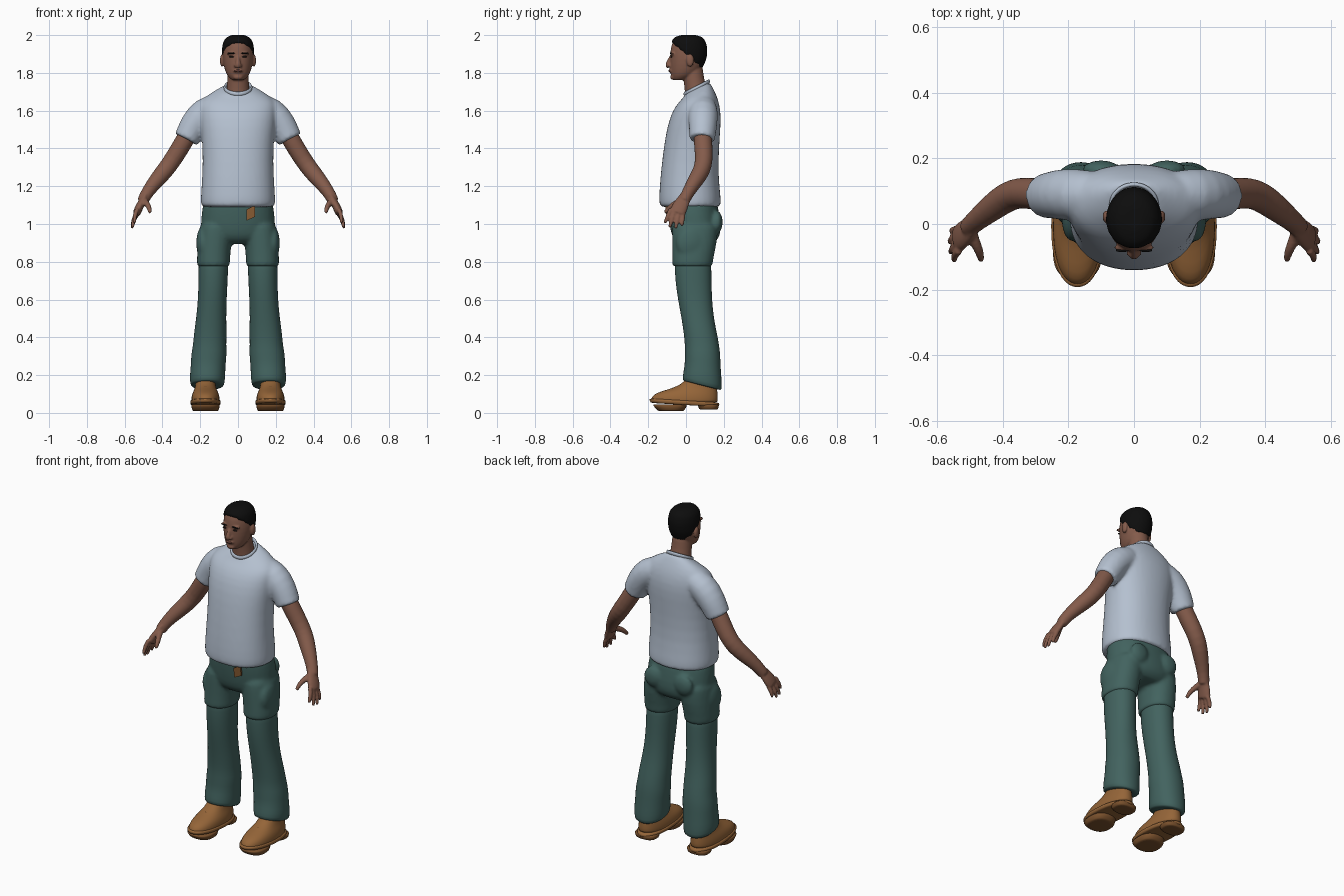
import bpy, bmesh, math
from mathutils import Vector as V

cube = bpy.data.objects.get("Cube")
if cube:
    bpy.data.objects.remove(cube, do_unlink=True)


def material(name, *rgb):
    m = bpy.data.materials.new(name)
    m.use_nodes = True
    m.diffuse_color = (*rgb, 1)
    b = m.node_tree.nodes["Principled BSDF"]
    b.inputs["Base Color"].default_value = (*rgb, 1)
    b.inputs["Roughness"].default_value = 0.8
    return m


SKIN = material("brown skin", 0.23, 0.105, 0.07)
LIP = material("lip brown", 0.15, 0.06, 0.045)
HAIR = material("black hair", 0.004, 0.004, 0.004)
SHIRT = material("pale grey shirt", 0.46, 0.53, 0.63)
PANTS = material("green trousers", 0.055, 0.125, 0.115)
LEATHER = material("tan leather", 0.30, 0.13, 0.04)
SOLE = material("sole brown", 0.19, 0.08, 0.025)
EYE = material("dark eye", 0.02, 0.014, 0.012)


def skin_rings(bm, frames, power=2.0, n=20):
    """Closed skin through elliptical frames (centre, half axis u, half axis v)."""
    first, last = frames[0], frames[-1]
    cap = lambda f: (f[0], f[1] * 0.9, f[2] * 0.9)
    loops = []
    for c, u, v in [cap(first), *frames, cap(last)]:
        loop = []
        for i in range(n):
            a = math.tau * i / n
            s, t = math.cos(a), math.sin(a)
            k = (abs(s) ** power + abs(t) ** power) ** (-1 / power)
            loop.append(bm.verts.new(c + (u * s + v * t) * k))
        loops.append(loop)
    for a, b in zip(loops, loops[1:]):
        for i in range(n):
            j = (i + 1) % n
            bm.faces.new((a[i], a[j], b[j], b[i]))
    bm.faces.new(loops[0][::-1])
    bm.faces.new(loops[-1])


def stack(bm, rings, x=0, power=2.0):
    """Horizontal rings: (dx, front y, back y, z, half width, tilt)."""
    skin_rings(bm, [(V((x + dx * (1 if x >= 0 else -1), (f + b) / 2, z)), V((w, 0, 0)),
                     V((0, 1, t)) * ((b - f) / 2)) for dx, f, b, z, w, t in rings], power)


def tube(bm, points, side=1, flat=1.0, n=12):
    """Tube along (x, y, z, radius); flat thins it across the y direction."""
    pts = [V((p[0] * side, p[1], p[2])) for p in points]
    frames = []
    for i, p in enumerate(pts):
        d = (pts[min(i + 1, len(pts) - 1)] - pts[max(i - 1, 0)]).normalized()
        ref = V((0, 1, 0)) if abs(d.y) < 0.9 else V((0, 0, 1))
        v = (ref - d * ref.dot(d)).normalized()
        frames.append((p, d.cross(v) * points[i][3] * flat, v * points[i][3]))
    skin_rings(bm, frames, n=n)


def blob(bm, centre, radii):
    made = bmesh.ops.create_uvsphere(bm, u_segments=16, v_segments=10, radius=1)["verts"]
    for v in made:
        v.co = V(centre) + V([a * b for a, b in zip(v.co, radii)])


def finish(name, bm, mat, voxel=0, smooth=4, sub=1):
    bmesh.ops.recalc_face_normals(bm, faces=bm.faces)
    for f in bm.faces:
        f.smooth = True
    me = bpy.data.meshes.new(name)
    bm.to_mesh(me)
    bm.free()
    ob = bpy.data.objects.new(name, me)
    bpy.context.collection.objects.link(ob)
    me.materials.append(mat)
    if sub:
        ob.modifiers.new("round", "SUBSURF").levels = sub
        ob.modifiers["round"].render_levels = sub
    if voxel:
        r = ob.modifiers.new("fuse", "REMESH")
        r.mode, r.voxel_size, r.use_smooth_shade = "VOXEL", voxel, True
        s = ob.modifiers.new("soften", "SMOOTH")
        s.factor, s.iterations = 0.5, smooth
    return ob


# Shirt: body and both sleeves fused
bm = bmesh.new()
stack(bm, [(0, -.14, .185, 1.09, .197, 0), (0, -.145, .187, 1.13, .2, 0), (0, -.137, .172, 1.25, .19, 0),
           (0, -.12, .175, 1.4, .187, 0), (0, -.1, .185, 1.52, .2, 0), (0, -.072, .185, 1.6, .207, 0),
           (0, -.04, .17, 1.655, .2, .1), (0, -.012, .145, 1.695, .14, .3), (0, -.005, .125, 1.72, .08, .5)], power=2.3)
for s in (1, -1):
    tube(bm, [(.1, .09, 1.625, .07), (.18, .09, 1.595, .085), (.235, .09, 1.525, .079), (.262, .087, 1.47, .072),
              (.274, .085, 1.447, .071)], s)
finish("shirt", bm, SHIRT, 0.01, 6)

# Collar rib
bm = bmesh.new()
ring = [(math.cos(a), math.sin(a)) for a in [math.tau * i / 24 for i in range(24)]]
loops = []
for c, s in ring:
    loops.append([bm.verts.new((c * (.07 + .008 * p), .057 + s * (.064 + .008 * p), 1.722 + s * .033 + .013 * q))
                  for p, q in ring[::4]])
for i in range(24):
    a, b = loops[i], loops[(i + 1) % 24]
    for j in range(6):
        k = (j + 1) % 6
        bm.faces.new((a[j], a[k], b[k], b[j]))
finish("collar", bm, SHIRT)

# Arms with palms, fingers and thumbs
for s, label in ((1, "left"), (-1, "right")):
    bm = bmesh.new()
    tube(bm, [(.25, .088, 1.5, .05), (.29, .09, 1.43, .051), (.345, .097, 1.34, .049), (.385, .085, 1.285, .048),
              (.43, .052, 1.232, .044), (.48, .012, 1.17, .034), (.505, -.012, 1.12, .032)], s)
    tube(bm, [(.485, .005, 1.16, .03), (.51, -.02, 1.115, .04), (.525, -.035, 1.085, .046), (.537, -.047, 1.055, .044)], s, .5)
    for y, tip in ((-.08, (.548, -.112, 1.005)), (-.06, (.558, -.087, .982)),
                   (-.037, (.562, -.055, .977)), (-.015, (.556, -.022, .99))):
        x, z = .533, 1.065 + (-.045 - y) * .4
        tube(bm, [(x, y, z, .013), ((x + tip[0]) / 2 + .008, (y + tip[1]) / 2, (z + tip[2]) / 2, .0125), (*tip, .009)], s)
    tube(bm, [(.498, -.02, 1.125, .019), (.48, -.065, 1.105, .016), (.469, -.09, 1.085, .014), (.465, -.112, 1.06, .01)], s)
    finish(label + "_arm", bm, SKIN, 0.006, 3)

# Head, neck, nose, brow ridge and ears fused
HEAD = [(0, -.07, 0, 1.762, .032, 0), (0, -.08, .05, 1.782, .057, 0), (0, -.084, .085, 1.82, .073, 0),
        (0, -.086, .106, 1.87, .082, 0), (0, -.084, .11, 1.92, .082, 0), (0, -.075, .1, 1.96, .074, 0),
        (0, -.055, .08, 1.983, .054, 0), (0, -.02, .045, 1.993, .026, 0)]
bm = bmesh.new()
stack(bm, HEAD)
stack(bm, [(0, -.005, .125, 1.66, .068, 0), (0, -.008, .112, 1.72, .06, 0), (0, -.015, .095, 1.77, .057, 0),
           (0, -.02, .09, 1.83, .055, 0)])
tube(bm, [(0, -.08, 1.885, .009), (0, -.092, 1.86, .012), (0, -.097, 1.842, .017), (0, -.088, 1.832, .015)])
blob(bm, (0, -.081, 1.811), (.026, .011, .011))
blob(bm, (0, -.07, 1.777), (.026, .014, .014))
for s in (1, -1):
    blob(bm, (.035 * s, -.072, 1.902), (.027, .012, .008))
    blob(bm, (.014 * s, -.088, 1.838), (.01, .011, .009))
    blob(bm, (.085 * s, .022, 1.865), (.011, .02, .034))
finish("head", bm, SKIN, 0.0055, 3)

# Hair cap, trimmed by a sloping hairline
bm = bmesh.new()
grow = .008
stack(bm, [(0, f - grow * .4, b + grow * .6, z + grow, w + grow * .5, 0) for _, f, b, z, w, _ in HEAD])
bmesh.ops.subdivide_edges(bm, edges=bm.edges, cuts=1, smooth=0.3, use_grid_fill=True)
bmesh.ops.bisect_plane(bm, geom=bm.verts[:] + bm.edges[:] + bm.faces[:], plane_co=(0, 0, 1.89),
                       plane_no=(0, .9, 1), clear_inner=True)
bmesh.ops.holes_fill(bm, edges=[e for e in bm.edges if e.is_boundary])
finish("hair", bm, HAIR, 0.007, 2)

# Painted face details
for s, label in ((1, "left"), (-1, "right")):
    for part, mat, spot, size in (("eye", EYE, (.034, -.0775, 1.885), (.013, .005, .0045)),
                                  ("eyebrow", HAIR, (.036, -.0805, 1.904), (.02, .005, .004))):
        bm = bmesh.new()
        blob(bm, (spot[0] * s, *spot[1:]), size)
        finish(label + "_" + part, bm, mat, sub=0)
bm = bmesh.new()
blob(bm, (0, -.088, 1.811), (.022, .006, .006))
finish("lips", bm, LIP, sub=0)

# Trouser seat and thighs with cargo and back pockets
bm = bmesh.new()
stack(bm, [(0, -.1, .165, 1.12, .185, 0), (0, -.095, .178, 1.05, .195, 0), (0, -.085, .188, .97, .2, 0),
           (0, -.07, .175, .92, .185, 0), (0, -.03, .14, .895, .13, 0)], power=2.3)
for s in (1, -1):
    stack(bm, [(0, -.075, .17, 1.0, .09, 0), (.012, -.074, .165, .9, .09, 0), (.018, -.073, .145, .82, .088, 0),
               (.018, -.075, .142, .775, .088, 0)], x=.112 * s, power=2.3)
    blob(bm, (.19 * s, .02, .9), (.032, .075, .085))
    blob(bm, (.1 * s, .165, 1.01), (.06, .03, .06))
finish("trouser_seat", bm, PANTS, 0.01, 4)

for s, label in ((1, "left"), (-1, "right")):
    # Trouser legs, gently creased towards the hem
    bm = bmesh.new()
    stack(bm, [(0, -.062, .134, .81, .08, 0), (.002, -.058, .136, .7, .078, 0), (.006, -.043, .138, .6, .076, 0),
               (.012, -.024, .148, .5, .08, 0), (.017, -.012, .165, .42, .087, 0), (.02, -.006, .176, .36, .088, 0),
               (.024, -.008, .182, .31, .095, 0), (.028, -.006, .184, .25, .092, -.1),
               (.032, -.016, .19, .19, .095, -.2), (.032, -.02, .19, .145, .09, -.25)], x=.13 * s, power=2.2)
    finish(label + "_trouser_leg", bm, PANTS)
    # Shoe upper
    bm = bmesh.new()
    stack(bm, [(0, -.188, .17, .055, .076, 0), (0, -.186, .17, .085, .075, 0), (0, -.155, .168, .108, .068, 0),
               (0, -.085, .165, .127, .058, 0), (0, -.025, .16, .15, .053, 0), (0, .01, .155, .19, .05, 0)],
          x=.172 * s, power=2.3)
    finish(label + "_shoe", bm, LEATHER)
    # Welt, then forefoot tread and heel block
    bm = bmesh.new()
    stack(bm, [(0, -.192, .178, .042, .08, -.06), (0, -.198, .18, .066, .083, -.06)], x=.172 * s, power=2.3)
    finish(label + "_welt", bm, LEATHER)
    bm = bmesh.new()
    stack(bm, [(0, -.15, -.01, .01, .07, 0), (0, -.18, .01, .045, .078, 0)], x=.172 * s, power=2.6)
    stack(bm, [(0, .07, .17, .018, .064, 0), (0, .06, .175, .045, .07, 0)], x=.172 * s, power=2.8)
    finish(label + "_tread", bm, SOLE)
    # Laces
    bm = bmesh.new()
    for y, z in ((-.09, .127), (-.06, .139), (-.03, .151)):
        tube(bm, [((.172 - .038), y + .012, z - .012, .005), (.172, y, z, .005), (.172 + .038, y + .012, z - .012, .005)], s, n=6)
    finish(label + "_laces", bm, SOLE)

# Hanging belt end
bm = bmesh.new()
bmesh.ops.create_cube(bm, size=1)
for v in bm.verts:
    v.co = V((.068 + v.co.x * .045, -.099 + v.co.y * .01 - v.co.z * .01, 1.058 + v.co.z * .06 + v.co.x * .022))
belt = finish("belt_end", bm, LEATHER, sub=0)
for p in belt.data.polygons:
    p.use_smooth = False
